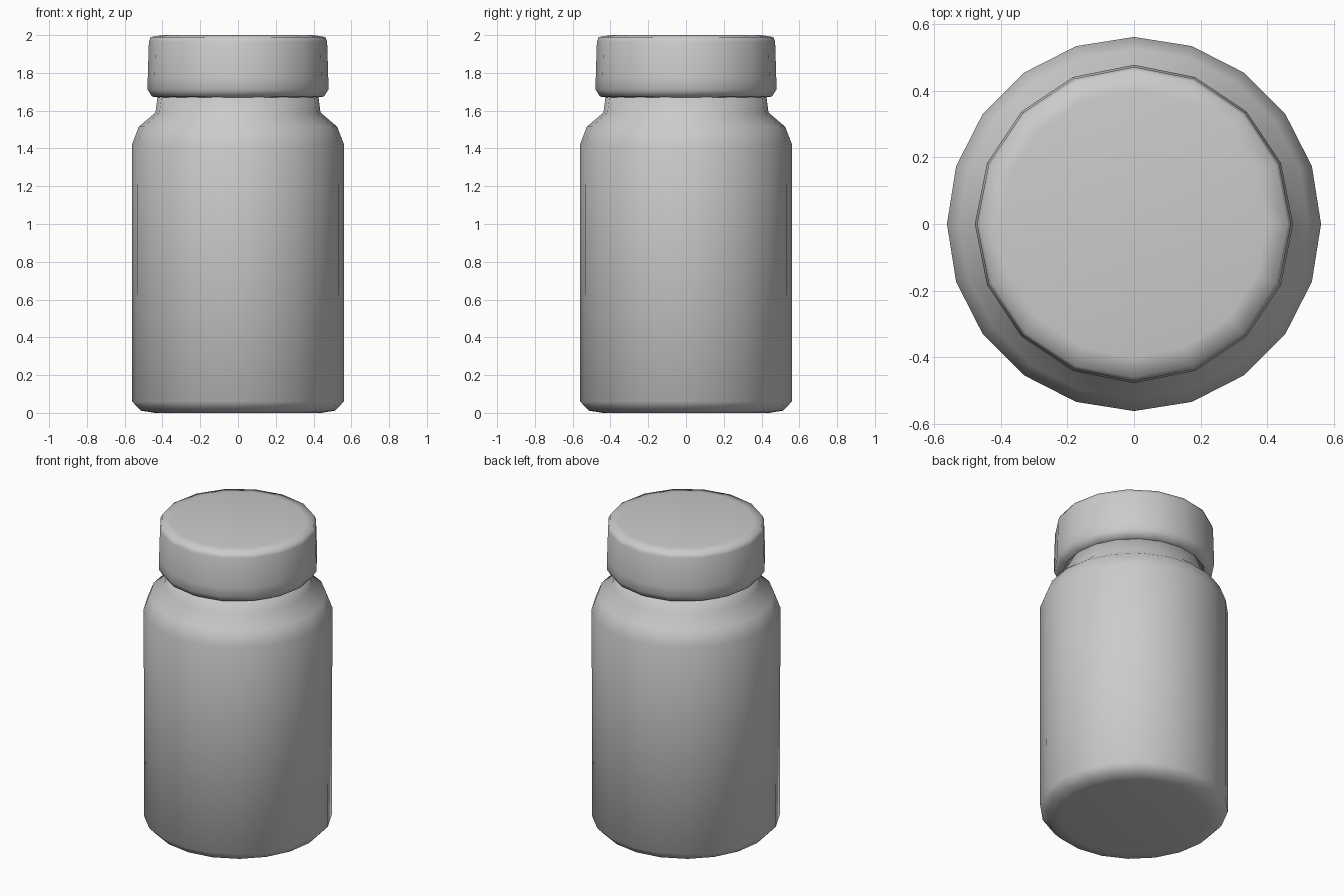
import bpy, bmesh, math

if "Cube" in bpy.data.objects:
    bpy.data.objects.remove(bpy.data.objects["Cube"])

grey = bpy.data.materials.new("plain grey")
grey.diffuse_color = (0.6, 0.6, 0.6, 1)
grey.use_nodes = True
grey.node_tree.nodes["Principled BSDF"].inputs["Base Color"].default_value = grey.diffuse_color


def lathe(name, profile, sides, turn=0.0):
    """Closed solid of revolution from (radius, height) points, bottom to top."""
    bm = bmesh.new()
    rings = []
    for r, z in profile:
        rings.append([bm.verts.new((r * math.cos(turn + 2 * math.pi * i / sides),
                                    r * math.sin(turn + 2 * math.pi * i / sides), z))
                      for i in range(sides)])
    for a, b in zip(rings, rings[1:]):
        for i in range(sides):
            j = (i + 1) % sides
            bm.faces.new((a[i], a[j], b[j], b[i]))
    bm.faces.new(rings[0][::-1])
    bm.faces.new(rings[-1])
    for f in bm.faces:
        f.smooth = True
    mesh = bpy.data.meshes.new(name)
    bm.to_mesh(mesh)
    bm.free()
    mesh.materials.append(grey)
    obj = bpy.data.objects.new(name, mesh)
    bpy.context.collection.objects.link(obj)
    return obj


# Jar body: rounded foot, straight wall, sloped shoulder, short neck
lathe("jar_body", [(0.44, 0.0), (0.515, 0.012), (0.56, 0.06), (0.562, 1.42),
                   (0.525, 1.515), (0.437, 1.59), (0.425, 1.68)], 20)

# Lid: slightly tapered, with soft rims
lathe("lid", [(0.41, 1.668), (0.455, 1.675), (0.478, 1.71), (0.478, 1.77),
              (0.472, 1.965), (0.462, 1.99), (0.40, 2.0)], 16)
